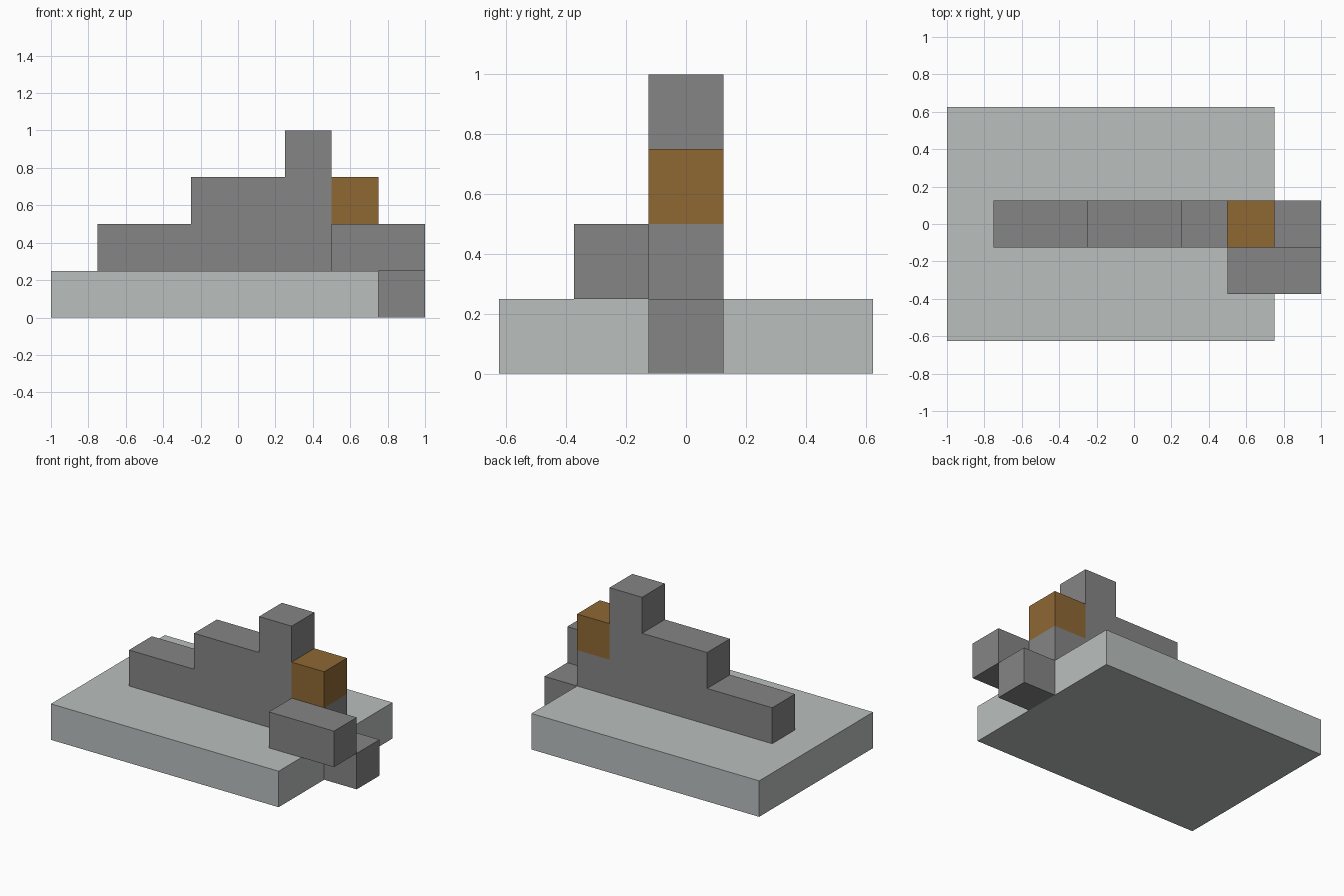
import bpy
import bmesh

cube = bpy.data.objects.get("Cube")
if cube:
    bpy.data.objects.remove(cube, do_unlink=True)

U = 0.25  # block size


def material(name, rgb):
    mat = bpy.data.materials.new(name)
    mat.use_nodes = True
    mat.diffuse_color = (*rgb, 1)
    mat.node_tree.nodes["Principled BSDF"].inputs["Base Color"].default_value = (*rgb, 1)
    return mat


def extrude_profile(name, points, y0, y1, mat):
    """Extrude an x-z outline, given in block units, from y0 to y1."""
    bm = bmesh.new()
    face = bm.faces.new([bm.verts.new((x * U, y0 * U, z * U)) for x, z in points])
    new = bmesh.ops.extrude_face_region(bm, geom=[face])["geom"]
    bmesh.ops.translate(bm, vec=(0, (y1 - y0) * U, 0),
                        verts=[v for v in new if isinstance(v, bmesh.types.BMVert)])
    bmesh.ops.recalc_face_normals(bm, faces=bm.faces)
    mesh = bpy.data.meshes.new(name)
    bm.to_mesh(mesh)
    bm.free()
    mesh.materials.append(mat)
    obj = bpy.data.objects.new(name, mesh)
    bpy.context.collection.objects.link(obj)
    return obj


def block(name, x0, x1, y0, y1, z0, z1, mat):
    return extrude_profile(name, [(x0, z0), (x1, z0), (x1, z1), (x0, z1)], y0, y1, mat)


pale = material("pale grey", (0.491, 0.521, 0.515))
grey = material("mid grey", (0.235, 0.235, 0.235))
brown = material("golden brown", (0.275, 0.138, 0.034))

# Wide slab
block("base_slab", -4, 3, -2.5, 2.5, 0, 1, pale)

# Stepped wall running along the slab
steps = [(-3, 1), (3, 1), (3, 2), (2, 2), (2, 4), (1, 4),
         (1, 3), (-1, 3), (-1, 2), (-3, 2)]
extrude_profile("stepped_body", steps, -0.5, 0.5, grey)

# Blocks around the +x end
block("brown_block", 2, 3, -0.5, 0.5, 2, 3, brown)
block("side_arm", 2, 4, -1.5, -0.5, 1, 2, grey)
block("end_block", 3, 4, -0.5, 0.5, 0, 1, grey)
